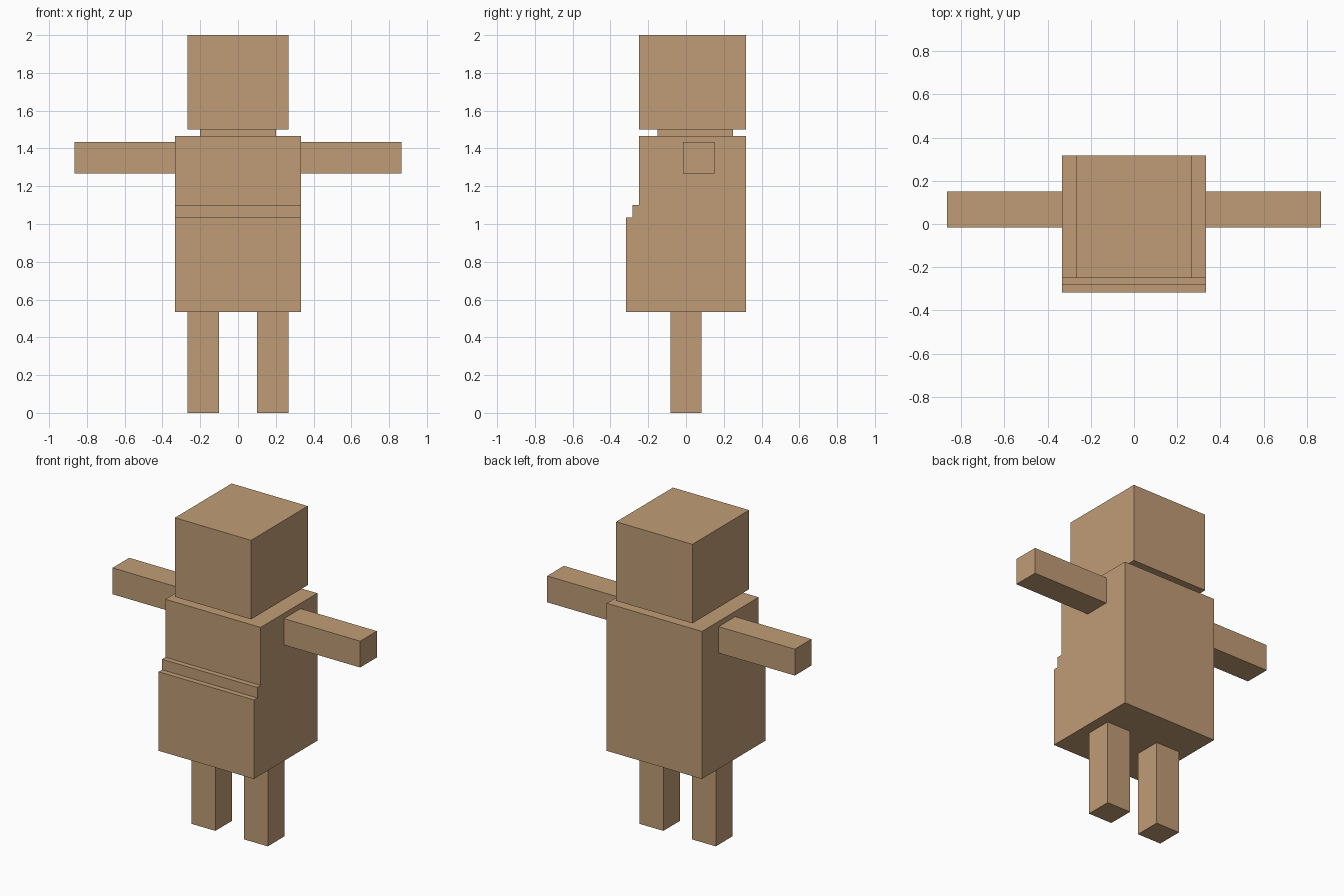
import bpy
import bmesh

cube = bpy.data.objects.get("Cube")
if cube:
    bpy.data.objects.remove(cube, do_unlink=True)

U = 1 / 30  # block unit

# Single tan colour
tan = bpy.data.materials.new("tan")
TAN = (0.53, 0.335, 0.182, 1.0)
tan.diffuse_color = TAN
tan.use_nodes = True
bsdf = next(n for n in tan.node_tree.nodes if n.type == 'BSDF_PRINCIPLED')
bsdf.inputs["Base Color"].default_value = TAN
bsdf.inputs["Roughness"].default_value = 0.8


def finish(name, bm):
    bmesh.ops.recalc_face_normals(bm, faces=bm.faces)
    mesh = bpy.data.meshes.new(name)
    bm.to_mesh(mesh)
    bm.free()
    mesh.materials.append(tan)
    obj = bpy.data.objects.new(name, mesh)
    bpy.context.collection.objects.link(obj)
    return obj


def box(name, x, y, z):
    """Box from (min, max) ranges given in block units."""
    bm = bmesh.new()
    bmesh.ops.create_cube(bm, size=1)
    for v in bm.verts:
        for i, (lo, hi) in enumerate((x, y, z)):
            v.co[i] = (lo if v.co[i] < 0 else hi) * U
    return finish(name, bm)


def extruded_profile(name, profile, half_width):
    """Side outline (y, z) in block units, extruded across x."""
    bm = bmesh.new()
    face = bm.faces.new([bm.verts.new((-half_width * U, y * U, z * U)) for y, z in profile])
    ext = bmesh.ops.extrude_face_region(bm, geom=[face])
    verts = [g for g in ext["geom"] if isinstance(g, bmesh.types.BMVert)]
    bmesh.ops.translate(bm, verts=verts, vec=(2 * half_width * U, 0, 0))
    return finish(name, bm)


# Torso with a two-step belly at the front
extruded_profile("torso", [(9.5, 16), (9.5, 44), (-7.5, 44), (-7.5, 33),
                           (-8.5, 33), (-8.5, 31), (-9.5, 31), (-9.5, 16)], 10)

# Neck and head
box("neck", (-6, 6), (-4.5, 7.5), (44, 45))
box("head", (-8, 8), (-7.5, 9.5), (45, 60))

# Mirrored limbs
for side, s in (("left", 1), ("right", -1)):
    box(side + "_arm", sorted((10 * s, 26 * s)), (-0.5, 4.5), (38, 43))
    box(side + "_leg", sorted((3 * s, 8 * s)), (-2.5, 2.5), (0, 16))
